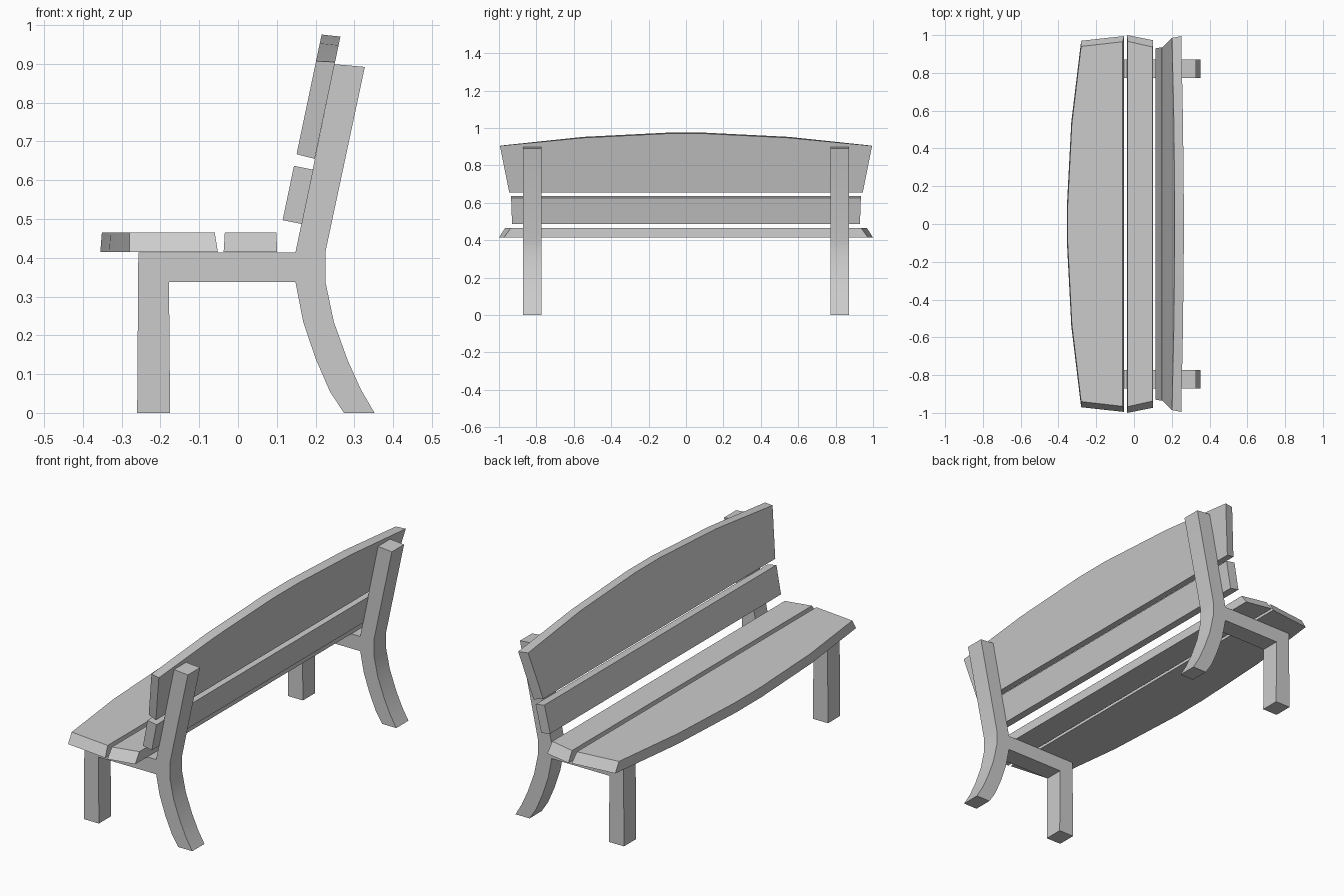
import bpy
import bmesh
from math import radians
from mathutils import Vector

cube = bpy.data.objects.get("Cube")
if cube:
    bpy.data.objects.remove(cube, do_unlink=True)

GREY = (0.6, 0.6, 0.6, 1)
paint = bpy.data.materials.new("plain_grey")
paint.use_nodes = True
paint.diffuse_color = GREY
paint.node_tree.nodes["Principled BSDF"].inputs["Base Color"].default_value = GREY


def loft(name, first, second):
    """Solid between two matching outlines."""
    bm = bmesh.new()
    a = [bm.verts.new(p) for p in first]
    b = [bm.verts.new(p) for p in second]
    bm.faces.new(a)
    bm.faces.new(b[::-1])
    for i in range(len(a)):
        j = (i + 1) % len(a)
        bm.faces.new((a[i], b[i], b[j], a[j]))
    bmesh.ops.recalc_face_normals(bm, faces=bm.faces)
    mesh = bpy.data.meshes.new(name)
    bm.to_mesh(mesh)
    bm.free()
    mesh.materials.append(paint)
    obj = bpy.data.objects.new(name, mesh)
    bpy.context.collection.objects.link(obj)
    bpy.ops.object.select_all(action="DESELECT")
    obj.select_set(True)
    bpy.context.view_layer.objects.active = obj
    bpy.ops.object.shade_smooth_by_angle(angle=radians(30))


def mirrored(half):
    """Complete a half outline across the bench's middle."""
    return half + [(u, -y) for u, y in reversed(half)]


def seat_board(name, bottom, top):
    loft(name, [(x, y, 0.415) for x, y in mirrored(bottom)],
         [(x, y, 0.465) for x, y in mirrored(top)])


# Seat boards, with sloped ends and a bowed front edge
seat_board("seat_front_board",
           [(-0.052, 0.995), (-0.28, 0.97), (-0.332, 0.54), (-0.355, 0.1)],
           [(-0.06, 0.965), (-0.28, 0.94), (-0.329, 0.53), (-0.351, 0.1)])
seat_board("seat_rear_board",
           [(-0.037, 1.0), (0.101, 0.973)],
           [(-0.034, 0.967), (0.099, 0.937)])

# Backrest boards: outlines of (height along the board, y) on a leaning plane
UP = Vector((0.205, 0, 0.979))


def back_board(name, base_front, base_back, front, back):
    def place(base, outline):
        return [Vector(base) + UP * h + Vector((0, y, 0)) for h, y in mirrored(outline)]
    loft(name, place(base_front, front), place(base_back, back))


back_board("lower_back_board", (0.115, 0, 0.497), (0.165, 0, 0.487),
           [(0, 0.93), (0.143, 0.935)], [(0, 0.93), (0.143, 0.935)])
back_board("upper_back_board", (0.151, 0, 0.667), (0.198, 0, 0.655),
           [(0, 0.935), (0.245, 0.985), (0.292, 0.55), (0.315, 0.1)],
           [(0, 0.945), (0.255, 0.995), (0.299, 0.55), (0.322, 0.1)])

# Side frames: front leg, rail, curved rear leg and back post in one profile
FRAME = [(-0.26, 0), (-0.257, 0.413), (0.148, 0.413), (0.249, 0.899),
         (0.327, 0.892), (0.225, 0.413), (0.225, 0.34), (0.247, 0.235),
         (0.283, 0.135), (0.317, 0.06), (0.352, 0), (0.273, 0),
         (0.237, 0.055), (0.2, 0.14), (0.168, 0.235), (0.148, 0.338),
         (-0.178, 0.338), (-0.175, 0)]
for side, y in (("left", -0.822), ("right", 0.822)):
    loft(side + "_end_frame", [(x, y - 0.049, z) for x, z in FRAME],
         [(x, y + 0.049, z) for x, z in FRAME])
